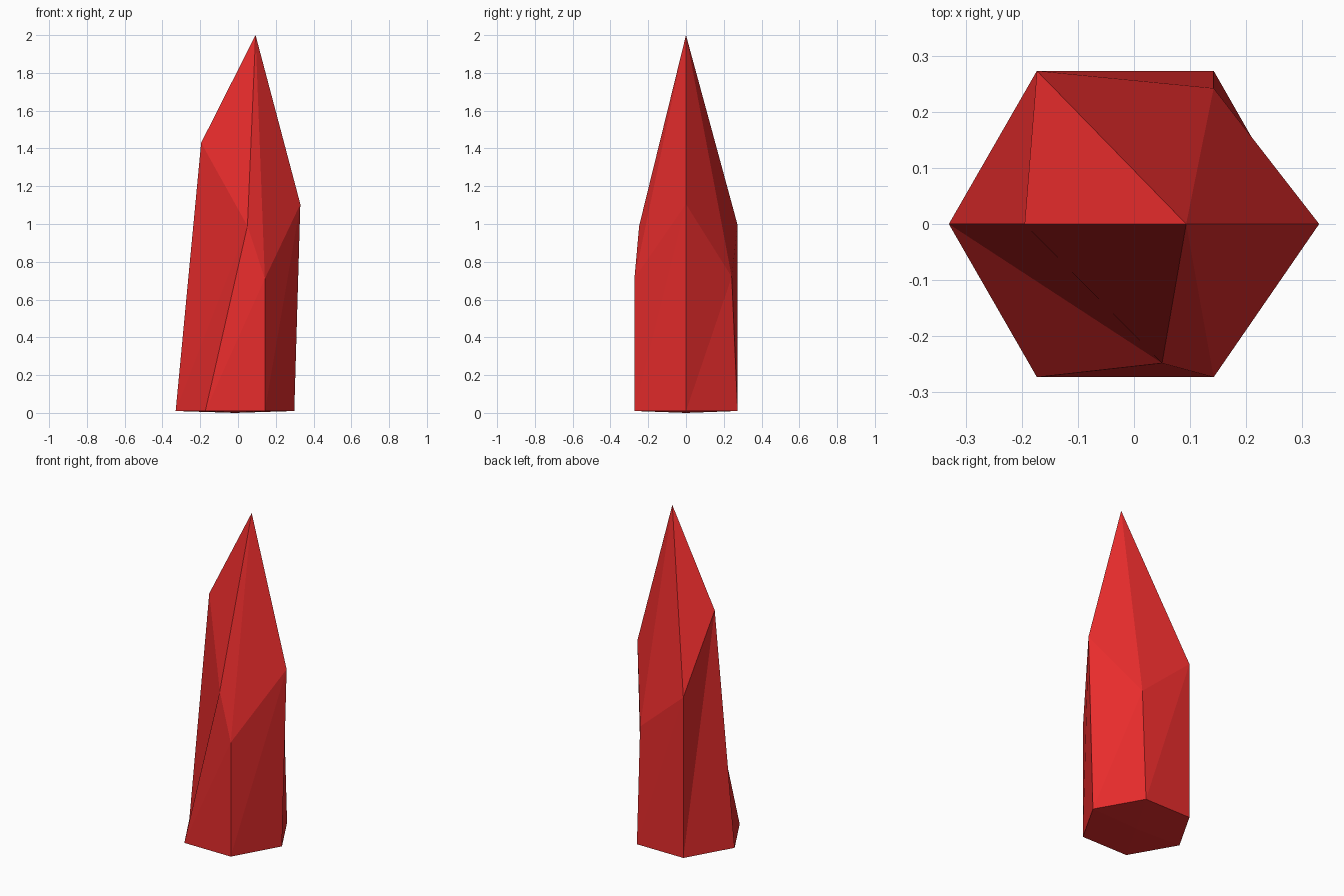
import bpy, bmesh

if "Cube" in bpy.data.objects:
    bpy.data.objects.remove(bpy.data.objects["Cube"])

# Rings run counter-clockwise from the left corner
BASE = [(-0.33, 0), (-0.173, -0.273), (0.142, -0.273),
        (0.298, 0), (0.142, 0.273), (-0.173, 0.273)]
SHOULDER = [(-0.195, 0, 1.43), (0.05, -0.248, 0.99), (0.142, -0.273, 0.71),
            (0.33, 0, 1.105), (0.142, 0.242, 0.72), (-0.173, 0.273, 0.995)]

bm = bmesh.new()
low = [bm.verts.new((x, y, 0.01)) for x, y in BASE]
high = [bm.verts.new(p) for p in SHOULDER]
tip = bm.verts.new((0.093, 0, 2))
foot = bm.verts.new((-0.016, 0, 0))

for i in range(6):
    j = (i + 1) % 6
    # Shaft side, split along its crease
    bm.faces.new((low[i], low[j], high[j]))
    bm.faces.new((low[i], high[j], high[i]))
    # Point facet and underside
    bm.faces.new((high[i], high[j], tip))
    bm.faces.new((low[j], low[i], foot))
bmesh.ops.recalc_face_normals(bm, faces=bm.faces)

# Crystal
mesh = bpy.data.meshes.new("crystal")
bm.to_mesh(mesh)
bm.free()
crystal = bpy.data.objects.new("crystal", mesh)
bpy.context.collection.objects.link(crystal)

# Red colour
red = bpy.data.materials.new("red")
red.diffuse_color = (0.8, 0.025, 0.025, 1)
red.use_nodes = True
red.node_tree.nodes["Principled BSDF"].inputs["Base Color"].default_value = red.diffuse_color
mesh.materials.append(red)
